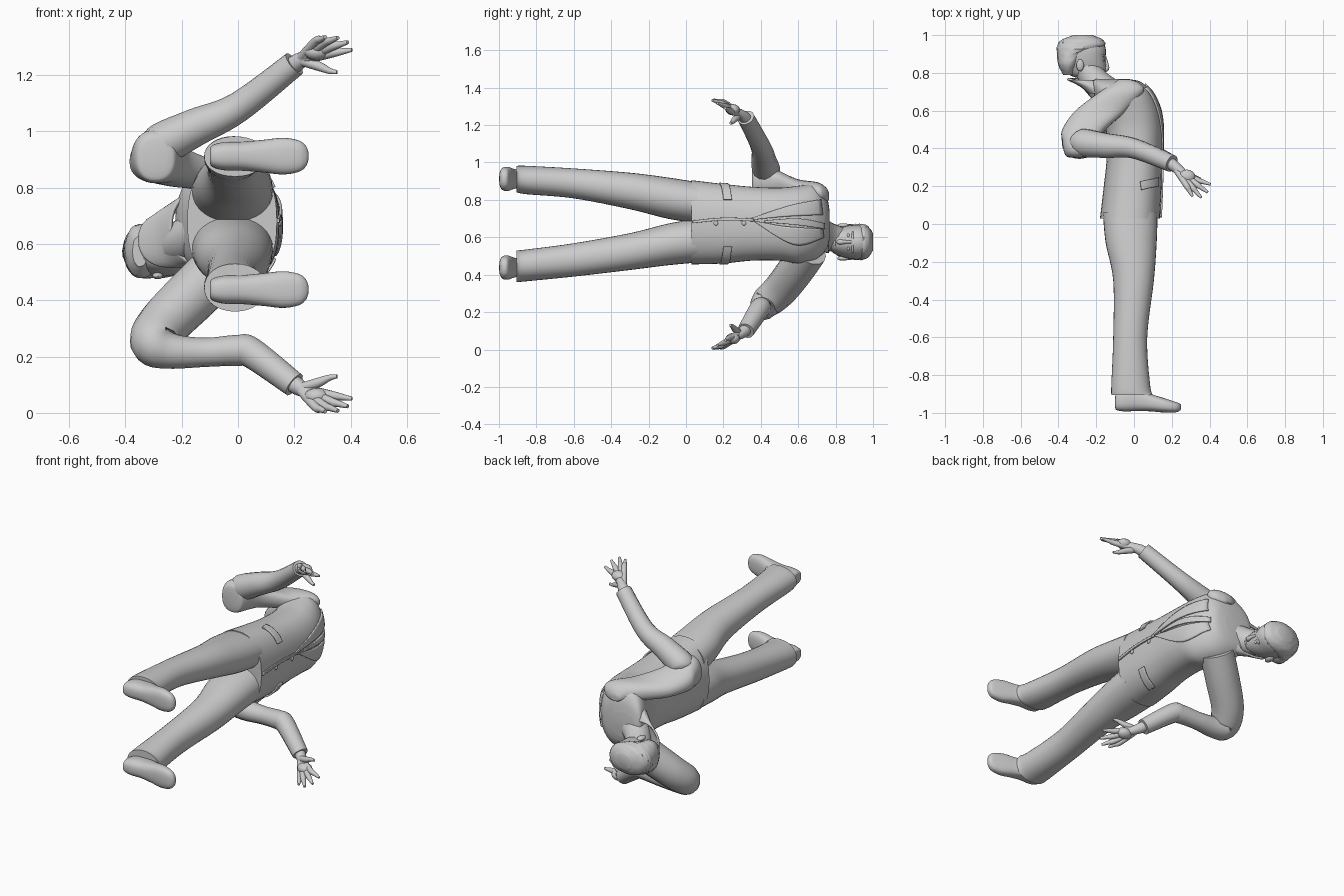
import bpy, bmesh, math, random
from mathutils import Vector

cube = bpy.data.objects.get("Cube")
if cube:
    bpy.data.objects.remove(cube, do_unlink=True)
random.seed(4)

grey = bpy.data.materials.new("plain grey")
grey.use_nodes = True
grey.diffuse_color = (0.6, 0.6, 0.6, 1)
grey.node_tree.nodes["Principled BSDF"].inputs["Base Color"].default_value = (0.6, 0.6, 0.6, 1)


def finish(obj, angle=40):
    obj.data.materials.clear()
    obj.data.materials.append(grey)
    bpy.ops.object.select_all(action='DESELECT')
    obj.select_set(True)
    bpy.context.view_layer.objects.active = obj
    if obj.type == 'CURVE':
        bpy.ops.object.convert(target='MESH')
        obj = bpy.context.object
    bpy.ops.object.shade_smooth_by_angle(angle=math.radians(angle))
    return obj


def dense(points, steps=6):
    """Catmull-Rom interpolation of tuples of any length."""
    out = []
    for i in range(len(points) - 1):
        a, b, c, d = (points[max(0, min(len(points) - 1, i + k))] for k in (-1, 0, 1, 2))
        for s in range(steps):
            t = s / steps
            out.append(tuple(0.5 * (2 * q + (r - p) * t + (2 * p - 5 * q + 4 * r - w) * t * t
                                    + (3 * q - p - 3 * r + w) * t ** 3)
                             for p, q, r, w in zip(a, b, c, d)))
    return out + [tuple(points[-1])]


def mesh_object(name, bm):
    bmesh.ops.recalc_face_normals(bm, faces=bm.faces)
    me = bpy.data.meshes.new(name)
    bm.to_mesh(me)
    bm.free()
    obj = bpy.data.objects.new(name, me)
    bpy.context.collection.objects.link(obj)
    return obj


def loft(name, rings, along='y', power=2.3, sides=32, caps=True, rough=0, thick=0):
    """Rings are (station, low, high, z low, z high), rounded-box sections."""
    bm = bmesh.new()
    loops = []
    for s, a0, a1, z0, z1 in dense(rings):
        loop = []
        for k in range(sides):
            ang = 2 * math.pi * k / sides
            c, d = math.cos(ang), math.sin(ang)
            u = math.copysign(abs(c) ** (2 / power), c)
            v = math.copysign(abs(d) ** (2 / power), d)
            grow = 1 + random.uniform(-rough, rough)
            p = (a0 + a1) / 2 + u * (a1 - a0) / 2 * grow
            z = (z0 + z1) / 2 + v * (z1 - z0) / 2 * grow
            loop.append(bm.verts.new((p, s, z) if along == 'y' else (s, p, z)))
        loops.append(loop)
    for a, b in zip(loops, loops[1:]):
        for k in range(sides):
            bm.faces.new((a[k], a[k - 1], b[k - 1], b[k]))
    if caps:
        bm.faces.new(loops[0])
        bm.faces.new(loops[-1])
    obj = mesh_object(name, bm)
    if thick:
        obj.modifiers.new("Cloth", 'SOLIDIFY').thickness = thick
    return finish(obj)


def tube(name, points):
    """Points are (x, y, z, radius)."""
    cu = bpy.data.curves.new(name, 'CURVE')
    cu.dimensions = '3D'
    cu.bevel_depth = 1
    cu.bevel_resolution = 5
    cu.use_fill_caps = True
    pts = dense(points)
    sp = cu.splines.new('POLY')
    sp.points.add(len(pts) - 1)
    for p, q in zip(sp.points, pts):
        p.co = (*q[:3], 1)
        p.radius = q[3]
    obj = bpy.data.objects.new(name, cu)
    bpy.context.collection.objects.link(obj)
    return finish(obj)


def ball(name, centre, size):
    bm = bmesh.new()
    bmesh.ops.create_uvsphere(bm, u_segments=16, v_segments=10, radius=1)
    for v in bm.verts:
        v.co = Vector(c + s * k for c, s, k in zip(centre, size, v.co))
    return finish(mesh_object(name, bm))


# Jacket body
torso = [(.03, -.18, .138, .455, .905), (.2, -.16, .145, .46, .885), (.35, -.145, .148, .475, .87),
         (.5, -.15, .15, .475, .865), (.6, -.18, .138, .46, .875), (.68, -.21, .105, .475, .885),
         (.725, -.22, .07, .505, .865), (.755, -.22, .03, .545, .81), (.768, -.2, -.03, .59, .74)]
loft("jacket_body", torso, power=2.4, sides=48)
torso_rings = dense(torso)


def chest_point(y, z, lift=.005):
    """Point on the front of the jacket, raised a little."""
    for a, b in zip(torso_rings, torso_rings[1:]):
        if a[0] <= y <= b[0]:
            t = (y - a[0]) / (b[0] - a[0])
            _, x0, x1, z0, z1 = (p + (q - p) * t for p, q in zip(a, b))
            mid = (z0 + z1) / 2
            v = max(-.99, min(.99, (z - mid) * 2 / (z1 - z0)))
            x = (x0 + x1) / 2 + (x1 - x0) / 2 * (1 - abs(v) ** 2.4) ** (1 / 2.4)
            return (x + lift, y, z + lift * v ** 3)


def panel(name, edge_a, edge_b, cross=8):
    """Cloth plate on the chest between two (y, z) edges."""
    bm = bmesh.new()
    rows = []
    for (ya, za), (yb, zb) in zip(dense(edge_a), dense(edge_b)):
        rows.append([bm.verts.new(chest_point(ya + (yb - ya) * k / cross, za + (zb - za) * k / cross))
                     for k in range(cross + 1)])
    for a, b in zip(rows, rows[1:]):
        for k in range(cross):
            bm.faces.new((a[k], a[k + 1], b[k + 1], b[k]))
    obj = mesh_object(name, bm)
    mod = obj.modifiers.new("Cloth", 'SOLIDIFY')
    mod.thickness = .009
    mod.offset = 0
    return finish(obj)


# Lapels, front edge, tie, pocket flaps and buttons
panel("right_lapel", [(.36, .69), (.52, .66), (.73, .645)], [(.37, .68), (.58, .56), (.735, .6)])
panel("left_lapel", [(.33, .69), (.52, .71), (.73, .72)], [(.34, .70), (.56, .77), (.72, .8)])
panel("front_edge", [(.035, .675), (.2, .69), (.36, .685)], [(.035, .69), (.2, .705), (.36, .70)])
panel("tie", [(.42, .68), (.6, .665), (.74, .645)], [(.42, .69), (.6, .70), (.74, .675)])
panel("right_pocket_flap", [(.18, .464), (.188, .475), (.195, .51), (.20, .55)],
      [(.225, .465), (.233, .475), (.24, .51), (.245, .55)])
panel("left_pocket_flap", [(.18, .883), (.188, .87), (.195, .84), (.20, .80)],
      [(.225, .88), (.233, .867), (.24, .835), (.245, .80)])
for y in (.16, .31):
    ball("jacket_button", chest_point(y, .675), (.006, .012, .012))

# Collar, neck and head
loft("collar", [(.69, -.24, .03, .52, .80), (.73, -.29, -.03, .52, .765), (.762, -.355, -.11, .515, .715)],
     caps=False, thick=.012)
tube("neck", [(-.12, .68, .65, .085), (-.2, .75, .61, .075), (-.26, .84, .58, .07)])
loft("head", [(.762, -.24, -.17, .55, .60), (.785, -.335, -.152, .518, .632), (.83, -.38, -.148, .497, .653),
              (.88, -.395, -.15, .486, .664), (.93, -.4, -.15, .485, .665),
              (.97, -.375, -.17, .498, .652), (.99, -.32, -.22, .53, .62)], power=2.1)
loft("hair", [(.79, -.375, -.32, .52, .63), (.84, -.4, -.295, .483, .667), (.90, -.407, -.25, .48, .67),
              (.94, -.407, -.158, .479, .671), (.975, -.383, -.165, .493, .657),
              (1, -.32, -.22, .53, .62)], power=2.1, rough=.03)
tube("nose", [(-.153, .885, .575, .007), (-.146, .85, .575, .01), (-.145, .825, .575, .014),
              (-.155, .812, .575, .01)])
tube("mouth", [(-.158, .795, .553, .005), (-.153, .793, .575, .007), (-.158, .795, .597, .005)])
for side, s in (("right", -1), ("left", 1)):
    ball(side + "_ear", (-.285, .84, .575 + s * .088), (.02, .032, .012))
    ball(side + "_eye", (-.16, .868, .575 + s * .034), (.007, .007, .013))
    tube(side + "_brow", [(-.156, .89, .575 + s * .015, .007), (-.165, .892, .575 + s * .055, .005)])

# Sleeves: the left upper arm is flattened against the raised forearm
tube("right_sleeve", [(-.05, .66, .53, .098), (-.15, .59, .43, .098), (-.26, .505, .32, .093),
                      (-.298, .43, .25, .085), (-.24, .415, .22, .064), (-.12, .415, .215, .052),
                      (0, .402, .222, .055), (.05, .39, .212, .055), (.2, .32, .1, .046)])
loft("left_upper_sleeve", [(.352, -.34, -.25, .85, .95), (.36, -.36, -.225, .825, .985),
                           (.39, -.373, -.21, .817, 1.005), (.44, -.38, -.19, .815, .995),
                           (.5, -.38, -.15, .815, .955), (.6, -.31, -.04, .8, .91), (.7, -.18, .05, .79, .895),
                           (.745, -.11, .03, .79, .87), (.765, -.08, -.02, .80, .84)], power=2.3)
tube("left_forearm_sleeve", [(-.3, .44, .93, .055), (-.27, .43, .955, .075), (-.15, .415, 1.015, .067),
                             (0, .40, 1.085, .054), (.2, .32, 1.24, .046)])

# Hands
fingers = {"index": ((.33, .235, 1.277), (.405, .21, 1.29)),
           "middle": ((.325, .215, 1.298), (.39, .168, 1.317)),
           "ring": ((.302, .202, 1.312), (.355, .14, 1.333)),
           "little": ((.275, .208, 1.318), (.31, .147, 1.335))}
for side in ("right", "left"):
    def place(p, r):
        return (p[0], p[1], p[2] if side == "left" else 1.34 - p[2], r)
    tube(side + "_wrist", [place((.17, .335, 1.215), .034), place((.215, .305, 1.248), .03),
                           place((.27, .262, 1.275), .02)])
    for digit, (knuckle, tip) in fingers.items():
        tube(side + "_" + digit + "_finger",
             [place((.215, .3, 1.25), .018), place(knuckle, .016),
              place([(a + b) / 2 for a, b in zip(knuckle, tip)], .012), place(tip, .007)])
    ball(side + "_palm", place((.28, .25, 1.282), 0)[:3], (.045, .038, .03))
    tube(side + "_thumb", [place((.23, .285, 1.25), .018), place((.285, .262, 1.232), .017),
                           place((.325, .247, 1.215), .011), place((.352, .238, 1.21), .007)])

# Trousers and shoes
legs = {"left": [(-.905, -.12, .1, .84, .982), (-.85, -.12, .085, .83, .982), (-.6, -.11, .07, .808, .968),
                 (-.3, -.11, .105, .75, .945), (-.1, -.15, .12, .70, .92), (.06, -.165, .125, .675, .895)],
        "right": [(-.905, -.12, .1, .36, .53), (-.85, -.12, .085, .365, .535), (-.6, -.11, .07, .39, .568),
                  (-.3, -.11, .105, .425, .622), (-.1, -.15, .12, .45, .672), (.06, -.165, .125, .465, .70)]}
for side, rings in legs.items():
    loft(side + "_trouser_leg", rings, power=2.1)
    m = .912 if side == "left" else .438
    loft(side + "_shoe", [(x, low, top, m - w, m + w) for x, low, top, w in (
        (-.1, -.97, -.92, .02), (-.092, -.985, -.89, .038), (-.05, -.992, -.87, .05), (.02, -.99, -.87, .052),
        (.09, -.992, -.9, .058), (.16, -.998, -.922, .065), (.215, -.998, -.94, .056),
        (.24, -.99, -.95, .038), (.25, -.98, -.96, .015))], along='x', power=2.6)
